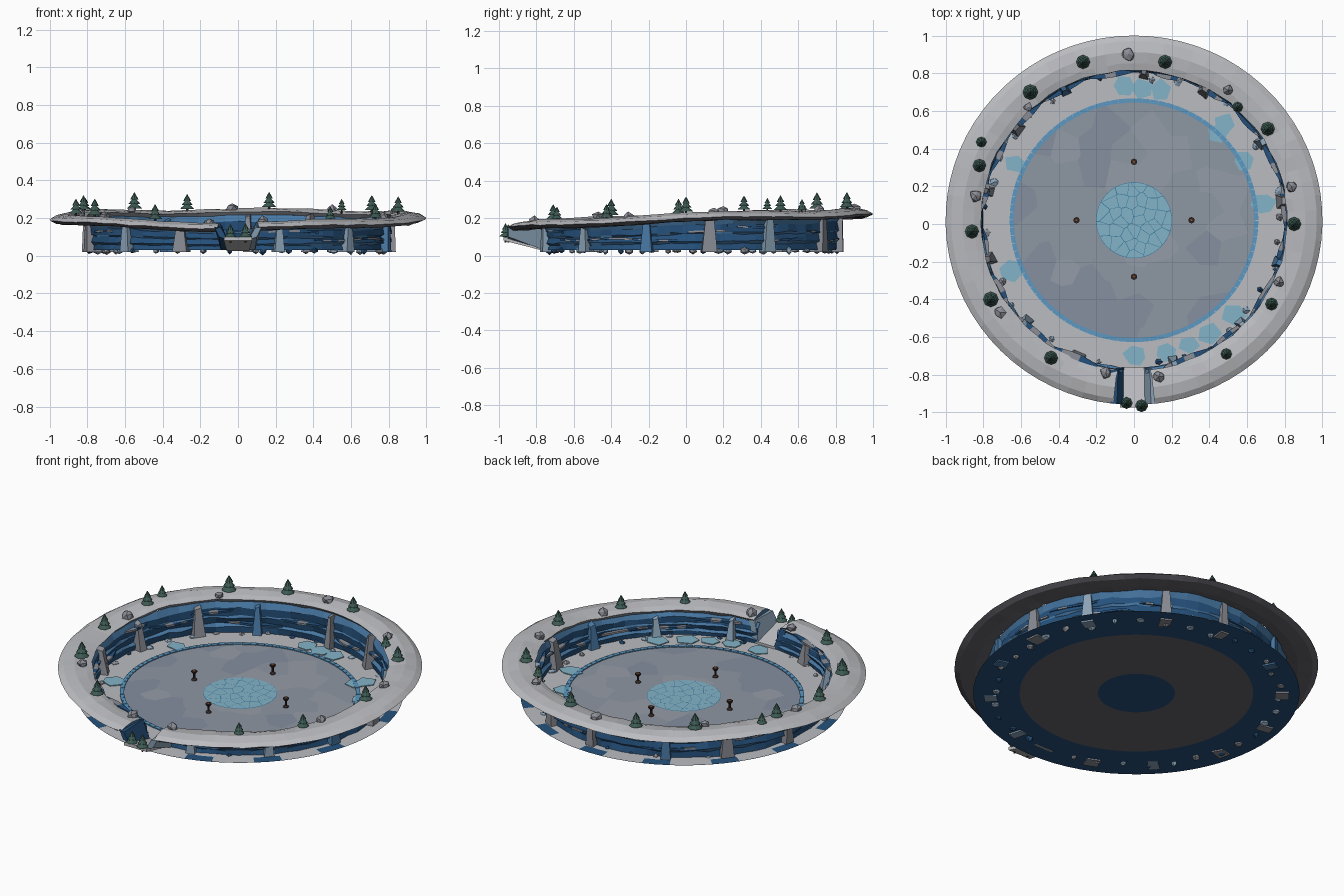
import bpy, bmesh, math, random
from math import sin, cos, pi, tau
from mathutils import Vector

if "Cube" in bpy.data.objects:
    bpy.data.objects.remove(bpy.data.objects["Cube"])

random.seed(7)
CY = 0.02                      # arena centre in y
J = lambda s: random.uniform(-s, s)


def mat(name, hexcol):
    m = bpy.data.materials.new(name)
    c = [int(hexcol[i:i + 2], 16) / 255 for i in (0, 2, 4)]
    m.diffuse_color = [((v + 0.055) / 1.055) ** 2.4 if v > 0.04 else v / 12.92 for v in c] + [1]
    m.use_nodes = True
    m.node_tree.nodes["Principled BSDF"].inputs["Base Color"].default_value = m.diffuse_color
    return m


SNOW, STONE, NAVY, BLUE = mat("snow", "BBBCC0"), mat("stone", "8B8E96"), mat("navy", "25517C"), mat("blue", "4878A4")
PALE, CRACK, RING = mat("pale_ice", "83B4C8"), mat("crack", "3F7FA5"), mat("ring_ice", "5A98C2")
F1, F2, F3, UNDER = mat("floor_a", "8D97A4"), mat("floor_b", "868FA0"), mat("floor_c", "959CA8"), mat("under", "66666E")
PINE, BARK, EMBER = mat("pine", "3C5A52"), mat("bark", "3A2C28"), mat("ember", "C07A4A")
GLACIER = mat("glacier", "8CA4B8")


class Part:
    """Collects pieces, then makes one flat-shaded object."""
    def __init__(self, name):
        self.name, self.v, self.f, self.m, self.mats = name, [], [], [], []

    def add(self, verts, faces, m):
        n = len(self.v)
        self.v += [tuple(p) for p in verts]
        ms = m if isinstance(m, list) else [m] * len(faces)
        for f, k in zip(faces, ms):
            if k not in self.mats:
                self.mats.append(k)
            self.f.append([n + i for i in f])
            self.m.append(self.mats.index(k))

    def build(self, recalc=True):
        me = bpy.data.meshes.new(self.name)
        me.from_pydata(self.v, [], self.f)
        for k in self.mats:
            me.materials.append(k)
        me.polygons.foreach_set("material_index", self.m)
        if recalc:
            bm = bmesh.new()
            bm.from_mesh(me)
            bmesh.ops.recalc_face_normals(bm, faces=bm.faces)
            bm.to_mesh(me)
            bm.free()
        ob = bpy.data.objects.new(self.name, me)
        bpy.context.collection.objects.link(ob)


def pol(r, a, z):
    return Vector((r * cos(a), CY + 0.98 * r * sin(a), z))


def top(a):                    # height of the snow rim around the bowl
    return 0.208 + 0.034 * sin(a) + 0.006 * sin(5 * a + 1) + 0.006 * cos(2 * a)


def annulus(part, r0, r1, z, mats, n=72, flip=False):
    for i in range(n):
        a, b = tau * i / n, tau * (i + 1) / n
        q = [Vector((r * cos(t), CY + r * sin(t), z)) for r, t in ((r0, a), (r1, a), (r1, b), (r0, b))]
        part.add(q[1:] + q[:1] if not flip else q[::-1], [(0, 1, 2, 3)] if r0 else [(0, 1, 2, 3)[:3]], mats[i % len(mats)])


def lathe(part, x, y, z, prof, n, m):
    vs = [(x + r * cos(tau * i / n), y + r * sin(tau * i / n), z + h) for r, h in prof for i in range(n)]
    fs = [(k * n + i, k * n + (i + 1) % n, (k + 1) * n + (i + 1) % n, (k + 1) * n + i)
          for k in range(len(prof) - 1) for i in range(n)]
    fs += [tuple(range(n))[::-1], tuple(range(len(vs) - n, len(vs)))]
    part.add(vs, fs, m)


def cells(R, n):               # voronoi cells inside a disc
    pts = [Vector((R * math.sqrt((i + .5) / n) * cos(i * 2.4) + J(R * .07),
                   R * math.sqrt((i + .5) / n) * sin(i * 2.4) + J(R * .07))) for i in range(n)]
    for p in pts:
        poly = [Vector((R * cos(tau * i / 48), R * sin(tau * i / 48))) for i in range(48)]
        for q in pts:
            if q is p:
                continue
            d, mid, out = q - p, (p + q) / 2, []
            for s, e in zip(poly, poly[1:] + poly[:1]):
                ds, de = (s - mid).dot(d), (e - mid).dot(d)
                if ds <= 0:
                    out.append(s)
                if ds * de < 0:
                    out.append(s + (e - s) * (ds / (ds - de)))
            poly = out
        if len(poly) > 2:
            yield poly


def cell_floor(part, R, n, z, mats, gap):
    for poly in cells(R, n):
        c = sum(poly, Vector((0, 0))) / len(poly)
        vs = [c + (p - c) * (1 - gap) for p in poly]
        part.add([(p.x, p.y + CY, z) for p in vs], [tuple(range(len(vs)))], random.choice(mats))


def boulder(part, x, y, z, r, h, m):
    bm = bmesh.new()
    bmesh.ops.create_icosphere(bm, subdivisions=1, radius=1)
    vs = [(x + v.co.x * r * (1 + J(.25)), y + v.co.y * r * (1 + J(.25)), z + v.co.z * h * (1 + J(.2))) for v in bm.verts]
    part.add(vs, [[v.index for v in f.verts] for f in bm.faces], m)
    bm.free()


BOX = [(0, 3, 2, 1), (4, 5, 6, 7), (0, 1, 5, 4), (1, 2, 6, 5), (2, 3, 7, 6), (3, 0, 4, 7)]

# floor layers
p = Part("base_disc")
annulus(p, 0, 0.89, 0.029, [NAVY], flip=True)
annulus(p, 0.21, 0.637, 0.027, [UNDER], flip=True)
p.build(False)
p = Part("snow_floor")
annulus(p, 0.63, 0.83, 0.031, [SNOW])
annulus(p, 0.83, 0.89, 0.031, [SNOW, SNOW, NAVY, NAVY, SNOW])
p.build(False)
p = Part("ice_floor")
cell_floor(p, 0.645, 60, 0.032, [F1, F1, F2, F3], 0)
p.build(False)
p = Part("centre_ice")
annulus(p, 0, 0.202, 0.0335, [CRACK], 48)
cell_floor(p, 0.2, 38, 0.035, [PALE], 0.05)
p.build(False)

# brick ring round the ice
p = Part("ice_ring")
for i in range(96):
    a, b = tau * i / 96, tau * (i + .92) / 96
    p.add([pol(r, t, z) for z in (0.03, 0.037) for r, t in ((.637, a), (.66, a), (.66, b), (.637, b))], BOX, RING)
p.build()

# broken ice plates on the snow
p = Part("ice_plates")
for x, y in [(-.05, .73), (.04, .72), (.14, .71), (.48, .53), (.585, .34), (.69, .11), (-.63, .32), (-.65, -.25),
             (.01, -.70), (.17, -.68), (.29, -.64), (.4, -.58), (.53, -.48), (.44, .48)]:
    n, o = random.choice((5, 6)), J(3)
    ring = [(x + .062 * (1 + J(.2)) * cos(o + tau * i / n), y + .055 * (1 + J(.2)) * sin(o + tau * i / n)) for i in range(n)]
    vs = [(u, v, z) for z in (.03, .036) for u, v in ring]
    p.add(vs, [tuple(range(n))[::-1], tuple(range(n, 2 * n))] +
          [(i, (i + 1) % n, n + (i + 1) % n, n + i) for i in range(n)], PALE)
p.build()

# layered cliff wall, open at the front gate
N, G = 72, 0.075
ang = [-pi / 2 + G + (tau - 2 * G) * i / N for i in range(N + 1)]
rows = [(.805, 0), (.80, .2), (.815, .28), (.805, .5), (.812, .56), (.81, .8), (.828, 1)]
cols = [NAVY, BLUE, NAVY, BLUE, NAVY, BLUE]
p = Part("cliff_wall")
vs = [pol(r + J(.006), a, .03 + (top(a) - .052) * max(0, t + (J(.03) if 0 < t < 1 else 0))) for r, t in rows for a in ang]
W = N + 1
p.add(vs, [(k * W + i, k * W + i + 1, (k + 1) * W + i + 1, (k + 1) * W + i) for k in range(6) for i in range(N)],
      [c for c in cols for i in range(N)])
p.build(False)

# rock ledges and pillars on the cliff
p = Part("cliff_ledges")
for j in range(18):
    a0, span, z0 = -pi / 2 + .2 + j * .325, random.uniform(.2, .42), .03 + random.choice((.05, .09, .12))
    for i in range(5):
        a, b = a0 + span * i / 5, a0 + span * (i + 1) / 5
        if b < 1.5 * pi - .1:
            w = [.025 * sin(pi * k / 5) + .004 for k in (i, i + 1)]
            p.add([pol(r, t, z0 + h + .006 * sin(9 * t)) for h in (0, .011)
                   for r, t in ((.81 - w[0], a), (.818, a), (.818, b), (.81 - w[1], b))], BOX, random.choice((STONE, NAVY)))
p.build()
p = Part("cliff_pillars")
for j in range(13):
    a, w, h = -pi / 2 + .3 + j * .47 + J(.06), random.uniform(.03, .05), random.uniform(.75, 1)
    zt = .02 + (top(a) - .03) * h
    p.add([pol(.765 + J(.01), a - w, .02), pol(.84, a - w, .02), pol(.84, a + w, .02), pol(.765 + J(.01), a + w, .02),
           pol(.79, a - w * .4, zt), pol(.835, a - w * .5, zt + .01), pol(.835, a + w * .6, zt), pol(.795, a + w * .5, zt - .01)],
          BOX, random.choice((GLACIER, BLUE, STONE)))
p.build()

# overhanging snow rim
G = 0.11
ang = [-pi / 2 + G + (tau - 2 * G) * i / N for i in range(N + 1)]
prof = [(.812, -.006), (.85, .004), (.91, .012), (.97, 0), (1.0, -.018), (.97, -.034), (.89, -.036), (.828, -.026)]
K = len(prof)
vs = []
for a in ang:
    j = J(.005)
    vs += [pol(r + (j if r < .9 else 0), a, top(a) + h + J(.003)) for r, h in prof]
fs = [(i * K + k, (i + 1) * K + k, (i + 1) * K + (k + 1) % K, i * K + (k + 1) % K) for i in range(N) for k in range(K)]
ms = [SNOW if k < 4 else UNDER if k < 7 else STONE for i in range(N) for k in range(K)]
p = Part("snow_rim")
p.add(vs, fs + [tuple(range(K)), tuple(range(N * K, N * K + K))], ms + [BLUE, BLUE])
p.build()

# front gate: ramp with sloping ice sides
p = Part("gate_ramp")
p.add([(x, y, z) for z0 in (0, .02) for x, y, z in ((-.06, -.76, .025 + z0), (.06, -.76, .025 + z0),
                                                   (.075, -.975, .08 + z0), (-.075, -.975, .08 + z0))], BOX, SNOW)
p.build()
for s, nm, m in ((-1, "left", NAVY), (1, "right", GLACIER)):
    p = Part("gate_side_" + nm)
    p.add([(s * x, y, z) for x, y, z in ((.05, -.76, .03), (.09, -.765, .03), (.10, -.95, .10), (.055, -.955, .085),
                                         (.085, -.775, .16), (.125, -.775, .165), (.125, -.95, .152), (.09, -.955, .148))], BOX, m)
    p.build()

# pine trees
def ground(x, y):
    return top(math.atan2(y - CY, x)) + .006


p, t = Part("pine_trees"), Part("tree_trunks")
for x, y, s in [(-.27, .86, 1), (.165, .86, 1), (-.55, .70, 1.1), (-.81, .435, .75), (-.82, .31, .95), (-.86, -.04, 1),
                (-.76, -.4, 1.1), (-.44, -.71, 1), (-.04, -.95, .85), (.04, -.965, .9), (.49, -.69, .8), (.73, -.425, .9),
                (.85, 0, 1), (.71, .505, 1), (.55, .62, .75)]:
    z = .09 if y < -.9 else ground(x, y)
    lathe(t, x, y, z - .02, [(.007 * s, 0), (.006 * s, .04 * s)], 6, BARK)
    for r, h0, h1 in ((.037, .012, .045), (.029, .033, .066), (.02, .055, .09)):
        lathe(p, x, y, z, [(r * s, h0 * s), (r * .8 * s, (h0 + .008) * s), (.001, h1 * s)], 8, PINE)
p.build()
t.build()

# boulders on the rim, rubble along the cliff foot
p = Part("rim_boulders")
for x, y, r in [(-.03, .9, .036), (.5, .71, .03), (.835, .2, .034), (-.84, .15, .035), (-.71, -.47, .032), (.77, -.31, .03),
                (-.15, -.79, .032), (.13, -.81, .032), (-.56, .62, .025)]:
    boulder(p, x, y, ground(x, y) + .005, r, r * .9, STONE)
p.build()
p = Part("cliff_rubble")
for i in range(34):
    a = -pi / 2 + .17 + i * .178
    c = pol(.785 + J(.025), a, 0)
    boulder(p, c.x, c.y, .027, random.uniform(.015, .027), random.uniform(.013, .022), random.choice((STONE, GLACIER, NAVY)))
p.build()

# four braziers around the centre ice
p = Part("braziers")
for x, y in ((0, .33), (.305, .02), (-.305, .02), (0, -.28)):
    lathe(p, x, y, .032, [(.016, 0), (.014, .006), (.006, .012), (.006, .035), (.017, .048), (.017, .055)], 8, BARK)
    lathe(p, x, y, .085, [(.01, 0), (.006, .006)], 6, EMBER)
p.build()
